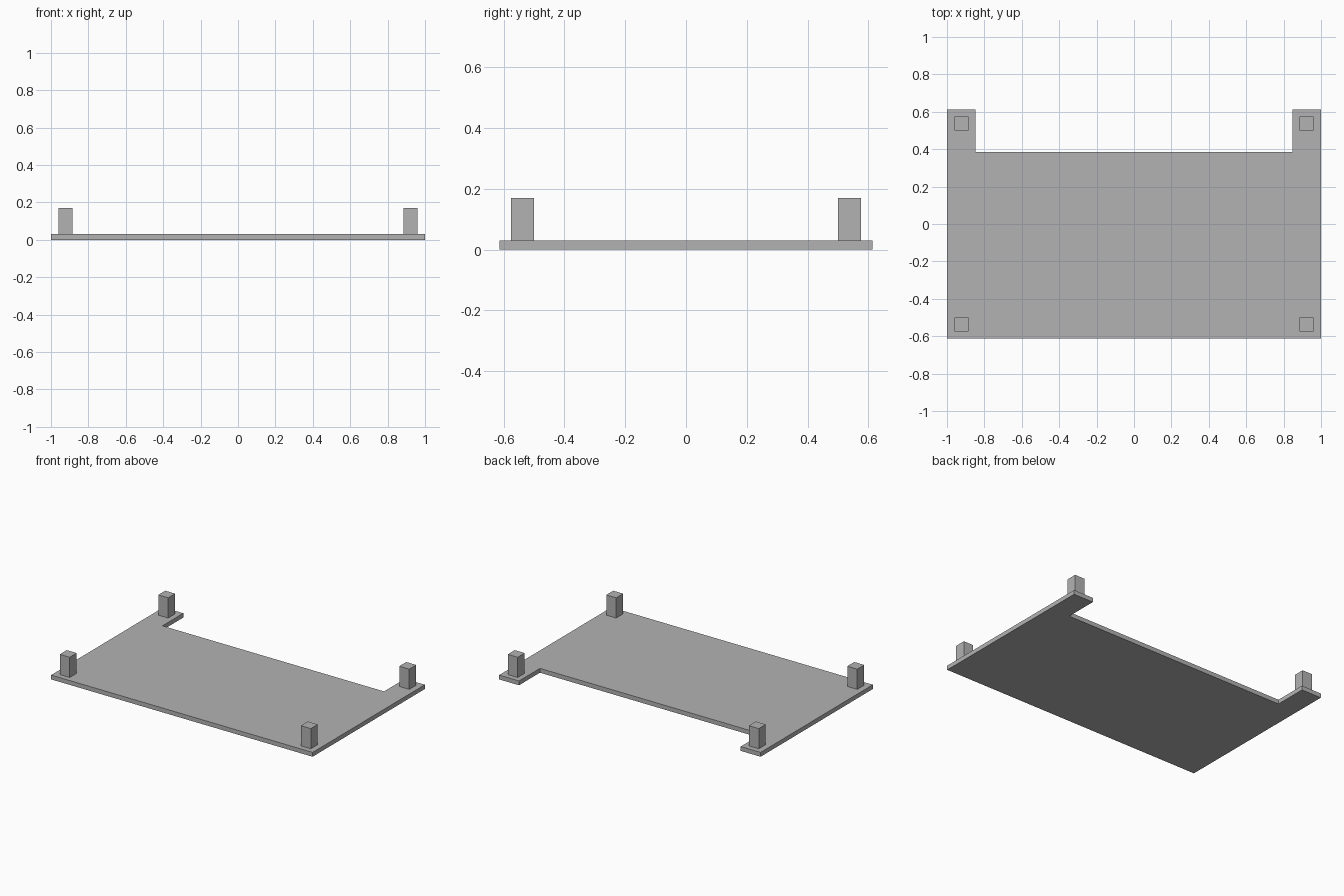
import bpy
import bmesh

cube = bpy.data.objects.get("Cube")
if cube:
    bpy.data.objects.remove(cube, do_unlink=True)

GREY = (0.45, 0.45, 0.45, 1.0)
grey = bpy.data.materials.new("plain grey")
grey.use_nodes = True
grey.diffuse_color = GREY
grey.node_tree.nodes["Principled BSDF"].inputs["Base Color"].default_value = GREY

HALF_X, HALF_Y = 1.0, 0.613
NOTCH_X, NOTCH_Y = 0.848, 0.385
PLATE_TOP, POST_TOP = 0.03, 0.17
POST_X, POST_Y, POST_SIZE = 0.922, 0.538, 0.076


def extruded(name, outline, bottom, top):
    """Flat-faced solid from a counter-clockwise outline."""
    bm = bmesh.new()
    base = bm.faces.new([bm.verts.new((x, y, bottom)) for x, y in outline])
    cap = bmesh.ops.extrude_face_region(bm, geom=[base], use_keep_orig=True)
    verts = [v for v in cap["geom"] if isinstance(v, bmesh.types.BMVert)]
    bmesh.ops.translate(bm, verts=verts, vec=(0, 0, top - bottom))
    bmesh.ops.recalc_face_normals(bm, faces=bm.faces)
    mesh = bpy.data.meshes.new(name)
    bm.to_mesh(mesh)
    bm.free()
    mesh.materials.append(grey)
    obj = bpy.data.objects.new(name, mesh)
    bpy.context.collection.objects.link(obj)
    return obj


# Base plate with a wide notch in the back edge
right_half = [(HALF_X, -HALF_Y), (HALF_X, HALF_Y), (NOTCH_X, HALF_Y), (NOTCH_X, NOTCH_Y)]
left_half = [(-x, y) for x, y in reversed(right_half)]
extruded("base_plate", right_half + left_half, 0, PLATE_TOP)

# Four corner posts
h = POST_SIZE / 2
for side, sx in (("left", 1), ("right", -1)):
    for end, sy in (("front", -1), ("back", 1)):
        cx, cy = sx * POST_X, sy * POST_Y
        square = [(cx - h, cy - h), (cx + h, cy - h), (cx + h, cy + h), (cx - h, cy + h)]
        extruded(f"{end}_{side}_post", square, PLATE_TOP, POST_TOP)
